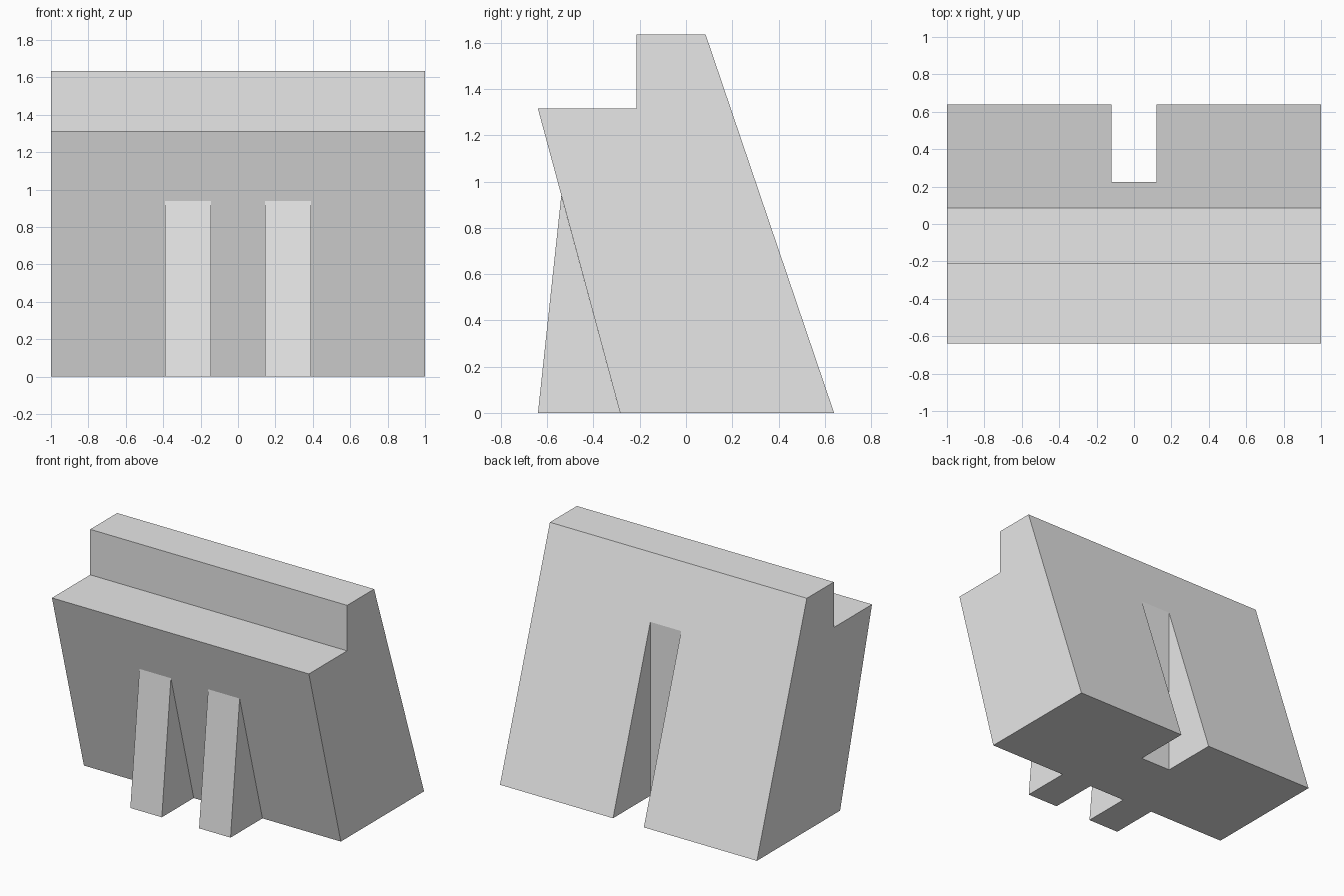
import bpy
import bmesh

if "Cube" in bpy.data.objects:
    bpy.data.objects.remove(bpy.data.objects["Cube"], do_unlink=True)

# Single plain grey
grey = bpy.data.materials.new("light_grey")
grey.use_nodes = True
colour = (0.8, 0.8, 0.8, 1.0)
grey.diffuse_color = colour
grey.node_tree.nodes["Principled BSDF"].inputs["Base Color"].default_value = colour


def prism(name, profile, x0, x1):
    """Extrude a (y, z) side profile from x0 to x1."""
    bm = bmesh.new()
    face = bm.faces.new([bm.verts.new((x0, y, z)) for y, z in profile])
    ext = bmesh.ops.extrude_face_region(bm, geom=[face])
    verts = [g for g in ext["geom"] if isinstance(g, bmesh.types.BMVert)]
    bmesh.ops.translate(bm, verts=verts, vec=(x1 - x0, 0, 0))
    bmesh.ops.recalc_face_normals(bm, faces=bm.faces)
    mesh = bpy.data.meshes.new(name)
    bm.to_mesh(mesh)
    bm.free()
    mesh.materials.append(grey)
    obj = bpy.data.objects.new(name, mesh)
    bpy.context.collection.objects.link(obj)
    return obj


# Main block: stepped top, undercut front, sloping back
body = prism("body", [(-0.285, 0), (0.64, 0), (0.085, 1.635), (-0.215, 1.635),
                      (-0.215, 1.315), (-0.64, 1.315)], -1, 1)

# Vertical slot through the sloping back
cutter = prism("slot_cutter", [(0.225, -0.2), (0.9, -0.2), (0.9, 1.5), (0.225, 1.5)],
               -0.12, 0.12)
cutter.hide_render = True
slot = body.modifiers.new("slot", 'BOOLEAN')
slot.operation = 'DIFFERENCE'
slot.solver = 'EXACT'
slot.object = cutter
bpy.context.view_layer.objects.active = body
bpy.ops.object.modifier_apply(modifier=slot.name)
bpy.data.objects.remove(cutter, do_unlink=True)

# Pair of wedge feet under the front overhang
for side, x in (("right", -0.39), ("left", 0.145)):
    prism(side + "_front_foot", [(-0.64, 0), (-0.285, 0), (-0.539, 0.94)], x, x + 0.245)
